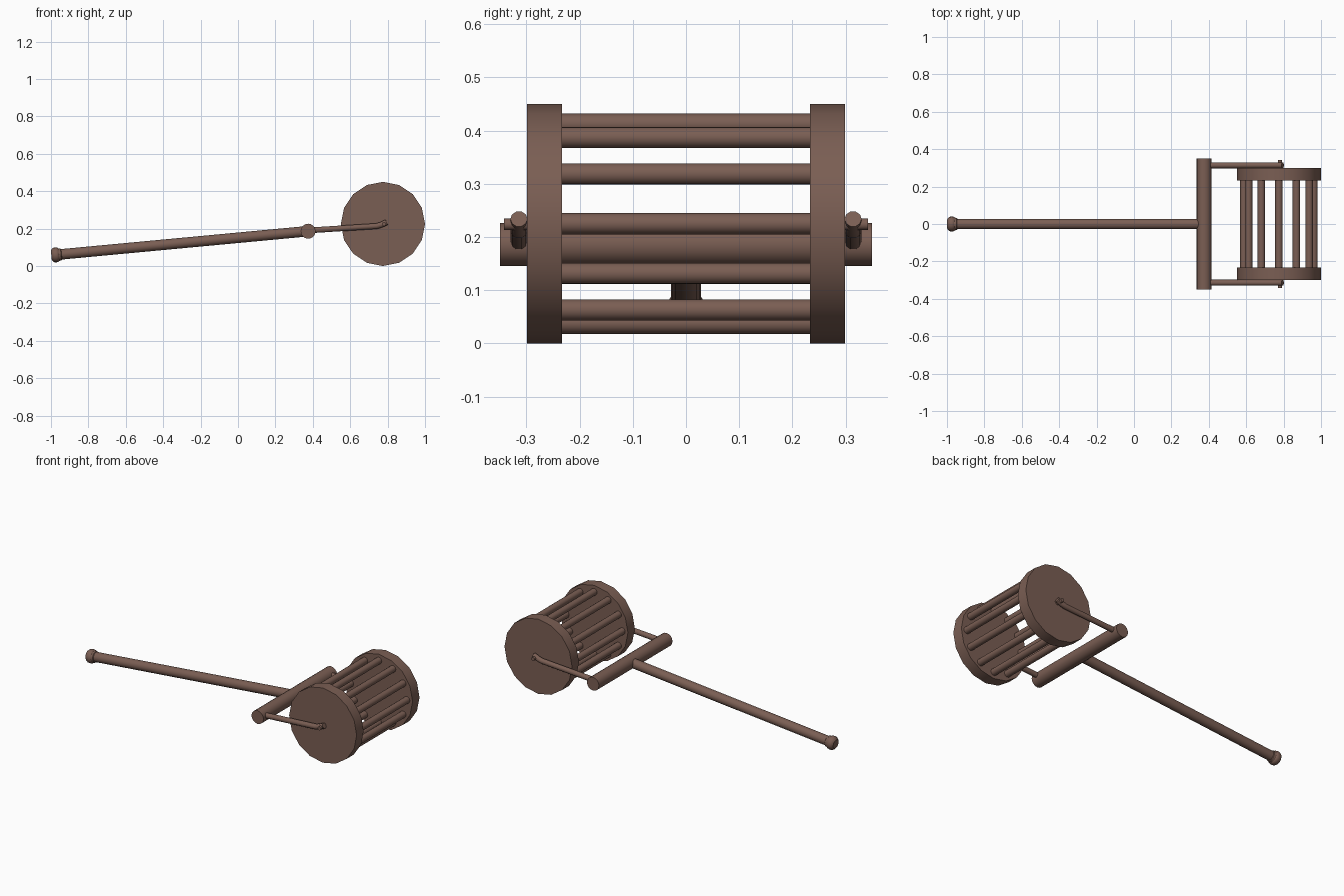
import bpy, bmesh, math
from mathutils import Vector

cube = bpy.data.objects.get("Cube")
if cube:
    bpy.data.objects.remove(cube, do_unlink=True)

BROWN = (0.195, 0.112, 0.087, 1)
wood = bpy.data.materials.new("brown_wood")
wood.use_nodes = True
wood.diffuse_color = BROWN
bsdf = next(n for n in wood.node_tree.nodes if n.type == 'BSDF_PRINCIPLED')
bsdf.inputs["Base Color"].default_value = BROWN


def add_object(name, data):
    data.materials.append(wood)
    ob = bpy.data.objects.new(name, data)
    bpy.context.scene.collection.objects.link(ob)
    return ob


def turned(name, start, end, profile, sides=16):
    """Lathe (distance, radius) rings along the line from start to end."""
    start, end = Vector(start), Vector(end)
    spin = (end - start).to_track_quat('Z', 'Y')
    bm = bmesh.new()
    rings = []
    for dist, rad in profile:
        ring = []
        for i in range(sides):
            a = math.tau * i / sides
            p = Vector((rad * math.cos(a), rad * math.sin(a), dist))
            ring.append(bm.verts.new(start + spin @ p))
        rings.append(ring)
    for low, high in zip(rings, rings[1:]):
        for i in range(sides):
            j = (i + 1) % sides
            bm.faces.new((low[i], low[j], high[j], high[i]))
    bm.faces.new(rings[0][::-1])
    bm.faces.new(rings[-1])
    me = bpy.data.meshes.new(name)
    bm.to_mesh(me)
    bm.free()
    me.shade_smooth()
    me.set_sharp_from_angle(angle=math.radians(35))
    return add_object(name, me)


def rod(name, start, end, radius, sides=16):
    length = (Vector(end) - Vector(start)).length
    return turned(name, start, end, [(0, radius), (length, radius)], sides)


AXLE_X, AXLE_Z = 0.775, 0.225

# Drum: two end discs joined by a ring of bars
for side, s in (("right", -1), ("left", 1)):
    rod(side + "_disc", (AXLE_X, s * 0.233, AXLE_Z), (AXLE_X, s * 0.299, AXLE_Z), 0.225)
for i in range(12):
    a = math.tau * i / 12
    x, z = AXLE_X + 0.187 * math.cos(a), AXLE_Z + 0.187 * math.sin(a)
    rod(f"drum_bar_{i + 1}", (x, -0.24, z), (x, 0.24, z), 0.02)

# Crossbar and long handle with a rounded knob at the end
rod("crossbar", (0.375, -0.35, 0.186), (0.375, 0.35, 0.186), 0.04)
tip, joint = (-0.998, 0, 0.057), (0.375, 0, 0.186)
rod("handle", (-0.97, 0, 0.06), joint, 0.028)
turned("handle_knob", tip, joint,
       [(0, 0.026), (0.006, 0.034), (0.014, 0.039), (0.026, 0.04),
        (0.036, 0.038), (0.04, 0.034), (0.052, 0.032), (0.055, 0.028)])

# Bent arms from the crossbar to the drum, with axle pins
for side, s in (("right", -1), ("left", 1)):
    y = s * 0.314
    curve = bpy.data.curves.new(side + "_arm", 'CURVE')
    curve.dimensions = '3D'
    curve.bevel_depth = 0.016
    curve.bevel_resolution = 3
    curve.use_fill_caps = True
    path = [(0.375, 0.19), (0.74, 0.213), (0.765, 0.22), (0.795, 0.234)]
    spline = curve.splines.new('POLY')
    spline.points.add(len(path) - 1)
    for point, (x, z) in zip(spline.points, path):
        point.co = (x, y, z, 1)
    add_object(side + "_arm", curve)
    rod(side + "_axle_pin", (0.781, s * 0.28, 0.224), (0.781, s * 0.342, 0.224), 0.011, 12)
